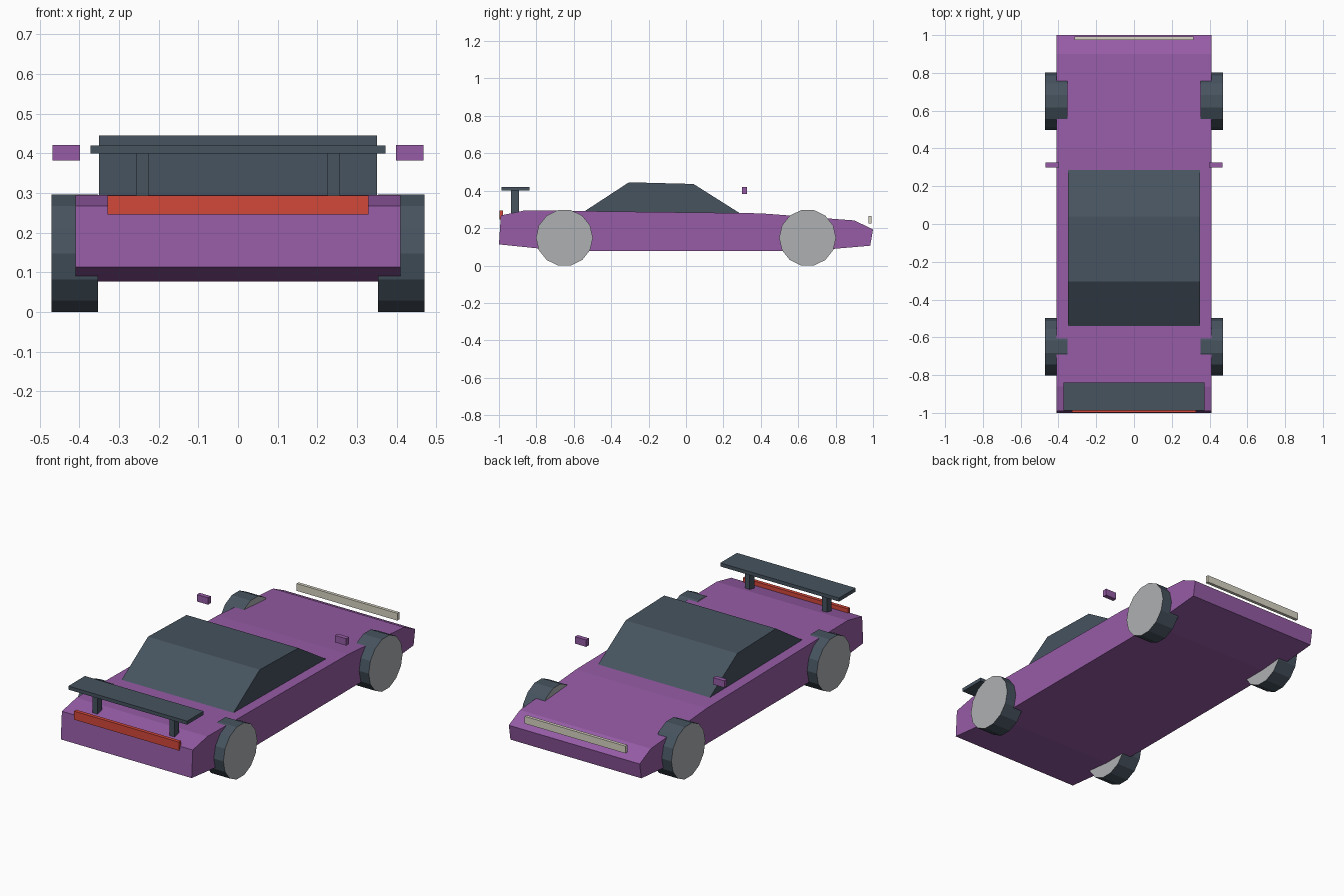
import bpy, bmesh, math

if "Cube" in bpy.data.objects:
    bpy.data.objects.remove(bpy.data.objects["Cube"])


def material(name, hex_code):
    def lin(c):
        c /= 255
        return c / 12.92 if c <= 0.04045 else ((c + 0.055) / 1.055) ** 2.4
    m = bpy.data.materials.new(name)
    m.diffuse_color = [lin(int(hex_code[i:i + 2], 16)) for i in (0, 2, 4)] + [1]
    m.use_nodes = True
    m.node_tree.nodes["Principled BSDF"].inputs["Base Color"].default_value = m.diffuse_color
    return m


purple = material("purple paint", "965CA6")
slate = material("dark slate", "46535F")
grey = material("wheel grey", "AEB0B2")
red = material("tail red", "D3483A")
cream = material("pale lamp", "D8D4C4")


def extrude(name, profile, x0, x1, mats, cap_index=0):
    """Extrude a (y, z) profile from x0 to x1; end caps may use another material."""
    bm = bmesh.new()
    a = [bm.verts.new((x0, y, z)) for y, z in profile]
    b = [bm.verts.new((x1, y, z)) for y, z in profile]
    n = len(profile)
    for ring in (a, b):
        bm.faces.new(ring).material_index = cap_index
    for i in range(n):
        j = (i + 1) % n
        bm.faces.new((a[i], a[j], b[j], b[i]))
    bmesh.ops.recalc_face_normals(bm, faces=bm.faces[:])
    me = bpy.data.meshes.new(name)
    bm.to_mesh(me)
    bm.free()
    for m in mats:
        me.materials.append(m)
    ob = bpy.data.objects.new(name, me)
    bpy.context.collection.objects.link(ob)
    return ob


def box(name, x0, x1, y0, y1, z0, z1, mat):
    return extrude(name, [(y0, z0), (y1, z0), (y1, z1), (y0, z1)], x0, x1, [mat])


# Wedge body and cabin
extrude("body", [(-1.0, 0.113), (-0.99, 0.268), (-0.86, 0.295), (0.40, 0.279),
                 (0.90, 0.241), (1.0, 0.193), (0.985, 0.106), (0.65, 0.077),
                 (-0.65, 0.077)], -0.41, 0.41, [purple])
extrude("cabin", [(-0.55, 0.285), (-0.305, 0.445), (0.04, 0.436), (0.295, 0.275)],
        -0.35, 0.35, [slate])

# Lamp strips
box("tail_light", -0.329, 0.329, -0.998, -0.978, 0.246, 0.294, red)
box("lamp_bar", -0.315, 0.315, 0.975, 0.993, 0.225, 0.266, cream)

# Rear wing
box("wing", -0.372, 0.372, -0.987, -0.838, 0.40, 0.42, slate)

# Mirrored parts: wheels, wing struts, side mirrors
R, N = 0.152, 14
axle_z = R * math.cos(math.pi / N)
for side, s in (("left", -1), ("right", 1)):
    for end, y in (("front", -0.65), ("back", 0.65)):
        ring = [(y + R * math.cos(2 * math.pi * i / N),
                 axle_z + R * math.sin(2 * math.pi * i / N)) for i in range(N)]
        extrude(f"wheel_{end}_{side}", ring, s * 0.353, s * 0.47, [slate, grey], 1)
    box(f"wing_strut_{side}", s * 0.226, s * 0.257, -0.935, -0.893, 0.28, 0.402, slate)
    box(f"side_mirror_{side}", s * 0.398, s * 0.468, 0.30, 0.325, 0.382, 0.421, purple)
